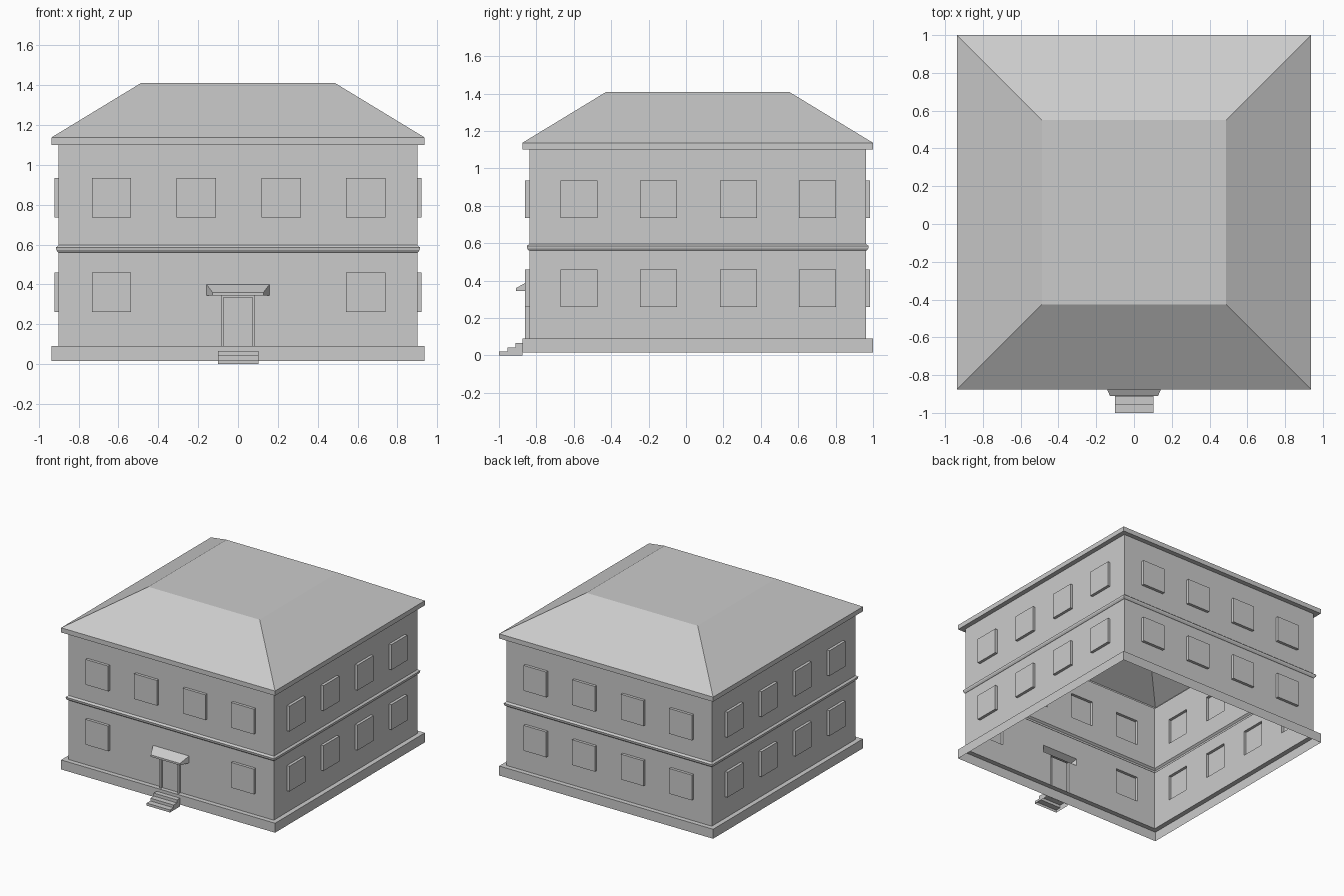
import bpy, bmesh
from math import pi
from mathutils import Matrix

if "Cube" in bpy.data.objects:
    bpy.data.objects.remove(bpy.data.objects["Cube"])

CY = 0.0625          # house centre in y
WALL = 0.90          # wall half width
OUT = 0.922          # window / door frame face
COLS = (-0.635, -0.209, 0.217, 0.641)
ROWS = {"lower": (0.26, 0.46), "upper": (0.735, 0.935)}
SPAN = {"lower": (0.09, 0.56), "upper": (0.597, 1.10)}


def finish(name, bm):
    bmesh.ops.remove_doubles(bm, verts=bm.verts, dist=1e-5)
    me = bpy.data.meshes.new(name)
    bm.to_mesh(me)
    bm.free()
    ob = bpy.data.objects.new(name, me)
    bpy.context.collection.objects.link(ob)
    return ob


def loft(bm, rings, cap=False):
    """Join equal rings of points with quads, optionally closing the last."""
    vs = [[bm.verts.new(p) for p in r] for r in rings]
    for a, b in zip(vs, vs[1:]):
        n = len(a)
        for i in range(n):
            j = (i + 1) % n
            bm.faces.new((a[i], a[j], b[j], b[i]))
    if cap:
        bm.faces.new(vs[-1])


def square_shell(name, profile, cap=False):
    """Sweep a (half width, z) profile around the square plan."""
    bm = bmesh.new()
    loft(bm, [[(sx * h, CY + sy * h, z) for sx, sy in ((-1, -1), (1, -1), (1, 1), (-1, 1))]
              for h, z in profile], cap)
    finish(name, bm)


def rect(u0, u1, z0, z1, d):
    """Upright rectangle on the front side, d out from the house centre."""
    return [(u0, -d, z0), (u1, -d, z0), (u1, -d, z1), (u0, -d, z1)]


def place(bm, k):
    """Turn a front-side part onto side k."""
    bm.transform(Matrix.Translation((0, CY, 0)) @ Matrix.Rotation(k * pi / 2, 4, 'Z'))


def wall(name, z0, z1, holes, k):
    us = sorted({-WALL, WALL} | {u for h in holes for u in h[:2]})
    zs = sorted({z0, z1} | {z for h in holes for z in h[2:]})
    bm = bmesh.new()
    for a, b in zip(us, us[1:]):
        for c, d in zip(zs, zs[1:]):
            mu, mz = (a + b) / 2, (c + d) / 2
            if not any(h[0] < mu < h[1] and h[2] < mz < h[3] for h in holes):
                bm.faces.new([bm.verts.new(p) for p in rect(a, b, c, d, WALL)])
    place(bm, k)
    finish(name, bm)


# Plinth, string course between the storeys, eaves and hipped roof
square_shell("plinth", [(0.9375, 0.015), (0.9375, 0.09), (WALL, 0.09)])
square_shell("string_course", [(WALL, 0.56), (0.905, 0.562), (0.912, 0.572),
                               (0.914, 0.585), (WALL, 0.597)])
square_shell("roof", [(WALL, 1.10), (0.9375, 1.10), (0.9375, 1.137), (0.488, 1.41)], cap=True)

# Walls with raised windows, both storeys on all four sides
DOOR = (-0.084, 0.084, 0.09, 0.345)
CANOPY = (-0.158, 0.158, 0.345, 0.40)
for k, side in enumerate(("front", "right", "back", "left")):
    for storey in ("lower", "upper"):
        entrance = side == "front" and storey == "lower"
        cols = (COLS[0], COLS[3]) if entrance else COLS
        holes = [(c - 0.099, c + 0.099, *ROWS[storey]) for c in cols]
        bm = bmesh.new()
        for h in holes:
            loft(bm, [rect(*h, WALL), rect(*h, OUT)], cap=True)
        place(bm, k)
        finish(f"{side}_{storey}_windows", bm)
        if entrance:
            holes += [DOOR, CANOPY]
        wall(f"{side}_{storey}_wall", *SPAN[storey], holes, k)

# Door with its raised frame
inner = (-0.072, 0.072, 0.09, 0.335)
bm = bmesh.new()
loft(bm, [rect(*DOOR, WALL), rect(*DOOR, OUT), rect(*inner, OUT), rect(*inner, 0.905)], cap=True)
place(bm, 0)
finish("door", bm)

# Sloping canopy over the door
bm = bmesh.new()
loft(bm, [rect(*CANOPY, WALL), rect(-0.128, 0.128, 0.345, 0.36, 0.972)], cap=True)
place(bm, 0)
finish("door_canopy", bm)

# Entrance steps, open underneath
prof = [(-0.875, 0), (-1, 0), (-1, 0.02), (-0.955, 0.02), (-0.955, 0.042),
        (-0.912, 0.042), (-0.912, 0.066), (-0.875, 0.066)]
bm = bmesh.new()
left, right = ([bm.verts.new((x, y, z)) for y, z in prof] for x in (-0.1, 0.104))
for i in range(1, len(prof) - 1):
    bm.faces.new((left[i], right[i], right[i + 1], left[i + 1]))
bm.faces.new(left)
bm.faces.new(right[::-1])
finish("entrance_steps", bm)
